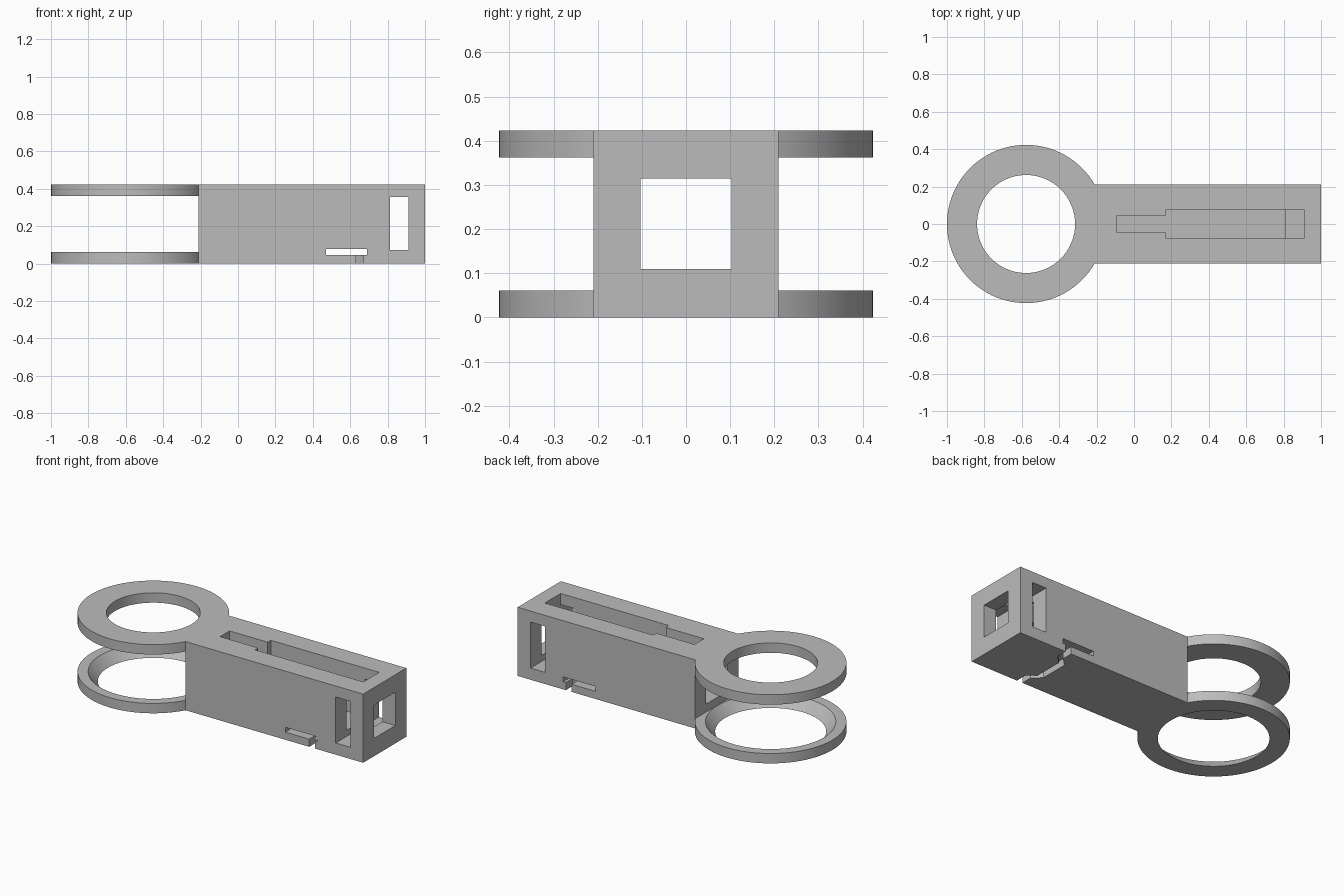
import bpy, bmesh
from math import radians

if "Cube" in bpy.data.objects:
    bpy.data.objects.remove(bpy.data.objects["Cube"], do_unlink=True)

grey = bpy.data.materials.new("matte_grey")
grey.use_nodes = True
grey.diffuse_color = (0.5, 0.5, 0.5, 1)
grey.node_tree.nodes["Principled BSDF"].inputs["Base Color"].default_value = grey.diffuse_color

HEIGHT, WIDTH, PLATE = 0.423, 0.42, 0.061
RING_X, RING_R = -0.577, 0.423
BLOCK_X = -0.21


def new_object(name, bm):
    bmesh.ops.recalc_face_normals(bm, faces=bm.faces)
    mesh = bpy.data.meshes.new(name)
    bm.to_mesh(mesh)
    bm.free()
    mesh.materials.append(grey)
    obj = bpy.data.objects.new(name, mesh)
    bpy.context.collection.objects.link(obj)
    return obj


def prism(name, outline, z0, z1):
    """Extrude a flat outline from z0 up to z1."""
    bm = bmesh.new()
    face = bm.faces.new([bm.verts.new((x, y, z0)) for x, y in outline])
    top = bmesh.ops.extrude_face_region(bm, geom=[face])["geom"]
    bmesh.ops.translate(bm, vec=(0, 0, z1 - z0),
                        verts=[v for v in top if isinstance(v, bmesh.types.BMVert)])
    return new_object(name, bm)


def box(name, x0, x1, half_y, z0, z1):
    return prism(name, [(x0, -half_y), (x1, -half_y), (x1, half_y), (x0, half_y)], z0, z1)


def cone(name, r_low, r_high, z0, z1):
    bm = bmesh.new()
    bmesh.ops.create_cone(bm, cap_ends=True, segments=96, radius1=r_low,
                          radius2=r_high, depth=z1 - z0)
    bmesh.ops.translate(bm, verts=bm.verts, vec=(RING_X, 0, (z0 + z1) / 2))
    return new_object(name, bm)


def combine(target, tool, operation):
    mod = target.modifiers.new(tool.name, "BOOLEAN")
    mod.operation, mod.object, mod.solver = operation, tool, "EXACT"
    bpy.context.view_layer.objects.active = target
    bpy.ops.object.modifier_apply(modifier=mod.name)
    bpy.data.objects.remove(tool, do_unlink=True)


# Solid rectangular body with a round plate at top and bottom
body = box("ring_bracket", BLOCK_X, 1, WIDTH / 2, 0, HEIGHT)
for z in (0, HEIGHT - PLATE):
    combine(body, cone("plate", RING_R, RING_R, z, z + PLATE), "UNION")

# Ring holes: straight above, countersunk below
combine(body, cone("upper_hole", 0.262, 0.262, 0.3, 0.5), "DIFFERENCE")
slope = (0.364 - 0.31) / PLATE
pad = 0.001
combine(body, cone("lower_hole", 0.31 - slope * pad, 0.364 + slope * pad,
                   -pad, PLATE + pad), "DIFFERENCE")

# Lengthwise tunnel, stepped top slot, side window and side slot
combine(body, box("tunnel", -0.4, 1.2, 0.103, 0.11, 0.315), "DIFFERENCE")
top_slot = [(-0.09, -0.046), (0.17, -0.046), (0.17, -0.077), (0.908, -0.077)]
top_slot += [(x, -y) for x, y in reversed(top_slot)]
combine(body, prism("top_slot", top_slot, 0.2, 0.6), "DIFFERENCE")
combine(body, box("side_window", 0.813, 0.912, 0.4, 0.072, 0.355), "DIFFERENCE")
combine(body, box("side_slot", 0.47, 0.69, 0.4, 0.047, 0.077), "DIFFERENCE")

# Jogged slit through the floor
path = [(0.652, -0.3), (0.652, -0.14), (0.6, -0.09), (0.6, 0.09), (0.652, 0.14), (0.652, 0.3)]
slit = [(x + 0.02, y) for x, y in path] + [(x - 0.02, y) for x, y in reversed(path)]
combine(body, prism("floor_slit", slit, -0.1, 0.06), "DIFFERENCE")

# Smooth round walls, crisp edges elsewhere
bpy.ops.object.select_all(action="DESELECT")
body.select_set(True)
bpy.context.view_layer.objects.active = body
bpy.ops.object.shade_smooth_by_angle(angle=radians(25))
